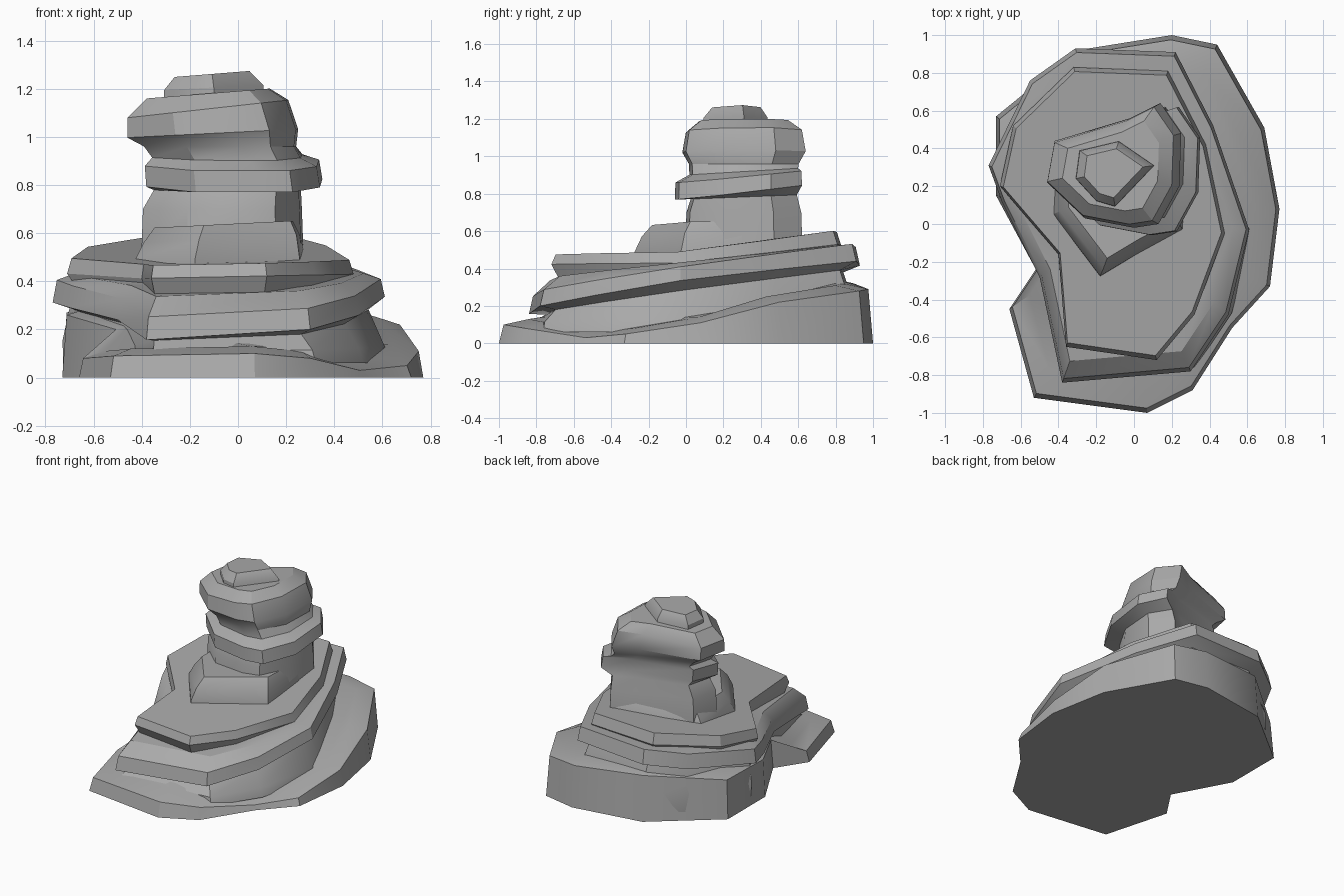
import bpy
import bmesh
from math import radians

default_cube = bpy.data.objects.get("Cube")
if default_cube:
    bpy.data.objects.remove(default_cube, do_unlink=True)

stone = bpy.data.materials.new("grey stone")
stone.use_nodes = True
stone.diffuse_color = (0.4, 0.4, 0.4, 1)
stone.node_tree.nodes["Principled BSDF"].inputs["Base Color"].default_value = (0.4, 0.4, 0.4, 1)


def ring(z, scale=1.0, dx=0.0, dy=0.0, tilt_x=0.0, front=0.0, back=0.0, lift=0.0):
    """One level of a rock layer: height, size, shift and slope."""
    return dict(z=z, scale=scale, dx=dx, dy=dy, tilt_x=tilt_x,
                front=front, back=back, lift=lift)


def place(point, centre, level):
    """Scale an outline point about the centre and set its height on the slope."""
    x = centre[0] + (point[0] - centre[0]) * level["scale"] + level["dx"]
    y = centre[1] + (point[1] - centre[1]) * level["scale"] + level["dy"]
    slope = level["front"] if y < 0 else level["back"]
    z = level["z"] + level["tilt_x"] * x + slope * y
    if len(point) > 2:
        z += level["lift"] * point[2]
    return x, y, z


def rock_layer(name, outline, centre, levels):
    """Loft an outline through a stack of levels and close both ends."""
    bm = bmesh.new()
    loops = [[bm.verts.new(place(p, centre, level)) for p in outline] for level in levels]
    count = len(outline)
    for lower, upper in zip(loops, loops[1:]):
        for i in range(count):
            j = (i + 1) % count
            bm.faces.new((lower[i], lower[j], upper[j], upper[i]))
    bm.faces.new(loops[0][::-1])
    bm.faces.new(loops[-1])
    bmesh.ops.recalc_face_normals(bm, faces=bm.faces)
    mesh = bpy.data.meshes.new(name)
    bm.to_mesh(mesh)
    bm.free()
    mesh.materials.append(stone)
    rock = bpy.data.objects.new(name, mesh)
    bpy.context.collection.objects.link(rock)
    bpy.ops.object.select_all(action="DESELECT")
    rock.select_set(True)
    bpy.context.view_layer.objects.active = rock
    bpy.ops.object.shade_smooth_by_angle(angle=radians(32))


# Ground slab: outline with the rim height at each corner
ground_outline = [
    (-.53, -.92, .09), (.07, -1, .1), (.31, -.88, .08), (.52, -.55, .03),
    (.72, -.33, .05), (.77, .08, .11), (.69, .51, .22), (.44, .95, .28),
    (.2, 1, .29), (-.3, .92, .32), (-.73, .57, .27), (-.73, .15, .26),
    (-.52, -.24, .2), (-.66, -.45, .08)]
rock_layer("ground_slab", ground_outline, (0, 0), [
    ring(0),
    ring(0, .975, lift=1),
    ring(.03, .84, lift=1)])

# Wide middle ledge, sloping up to the back
ledge_outline = [
    (-.38, -.84), (.3, -.78), (.5, -.48), (.61, -.03), (.42, .52), (.22, .91),
    (-.31, .93), (-.55, .76), (-.77, .31), (-.7, .12), (-.5, -.28)]
rock_layer("middle_ledge", ledge_outline, (-.07, .04), [
    ring(.06, .98, dx=.03),
    ring(.13, .97, dx=.02, front=.02, back=.08),
    ring(.27, .9, tilt_x=.03, front=.14, back=.14),
    ring(.31, 1, tilt_x=.05, front=.16, back=.13),
    ring(.39, .975, tilt_x=.04, front=.15, back=.15),
    ring(.42, .87, tilt_x=.03, front=.1, back=.12)])

# Upper plateau ledge
plateau_outline = [
    (-.36, -.65), (.12, -.72), (.32, -.48), (.48, -.05), (.38, .42), (.18, .81),
    (-.32, .83), (-.64, .52), (-.71, .2), (-.4, -.16)]
rock_layer("plateau_ledge", plateau_outline, (-.1, .06), [
    ring(.36, .94, front=.04, back=.1),
    ring(.42, 1, tilt_x=.02, back=.13),
    ring(.48, .97, tilt_x=.02, front=.01, back=.15)])

# Flared foot of the tower
foot_outline = [
    (-.18, -.28), (.02, -.16), (.26, -.03), (.28, .3), (.14, .63),
    (-.2, .52), (-.43, .42), (-.43, .05)]
rock_layer("tower_foot", foot_outline, (-.08, .27), [
    ring(.44),
    ring(.49, .99),
    ring(.58, .92, dx=.01, tilt_x=.05),
    ring(.64, .82, dx=.02, tilt_x=.05)])

# Tower with two overhanging bands
tower_outline = [
    (-.42, .44), (-.46, .22), (-.26, .03), (0, -.02), (.13, 0),
    (.24, .2), (.25, .48), (.14, .64), (-.02, .56)]
rock_layer("tower", tower_outline, (-.1, .3), [
    ring(.5, .95, dx=.04),
    ring(.7, .93, dx=.04),
    ring(.77, .86, dx=.06, back=.04),
    ring(.77, 1.03, dx=.09, dy=-.03, back=.12),
    ring(.86, 1.02, dx=.08, dy=-.03, back=.1),
    ring(.9, .88, dx=.06, back=.06),
    ring(.96, .89, dx=.03),
    ring(1.02, 1, tilt_x=.05),
    ring(1.13, .94, dx=-.02, tilt_x=.11),
    ring(1.19, .72, dx=-.02, tilt_x=.08)])

# Small capstone
cap_outline = [(-.29, .39), (-.31, .24), (-.2, .12), (-.1, .09), (.11, .31), (-.08, .44)]
rock_layer("capstone", cap_outline, (-.13, .28), [
    ring(1.12),
    ring(1.21, .98, tilt_x=.05),
    ring(1.27, .74, tilt_x=.08)])
